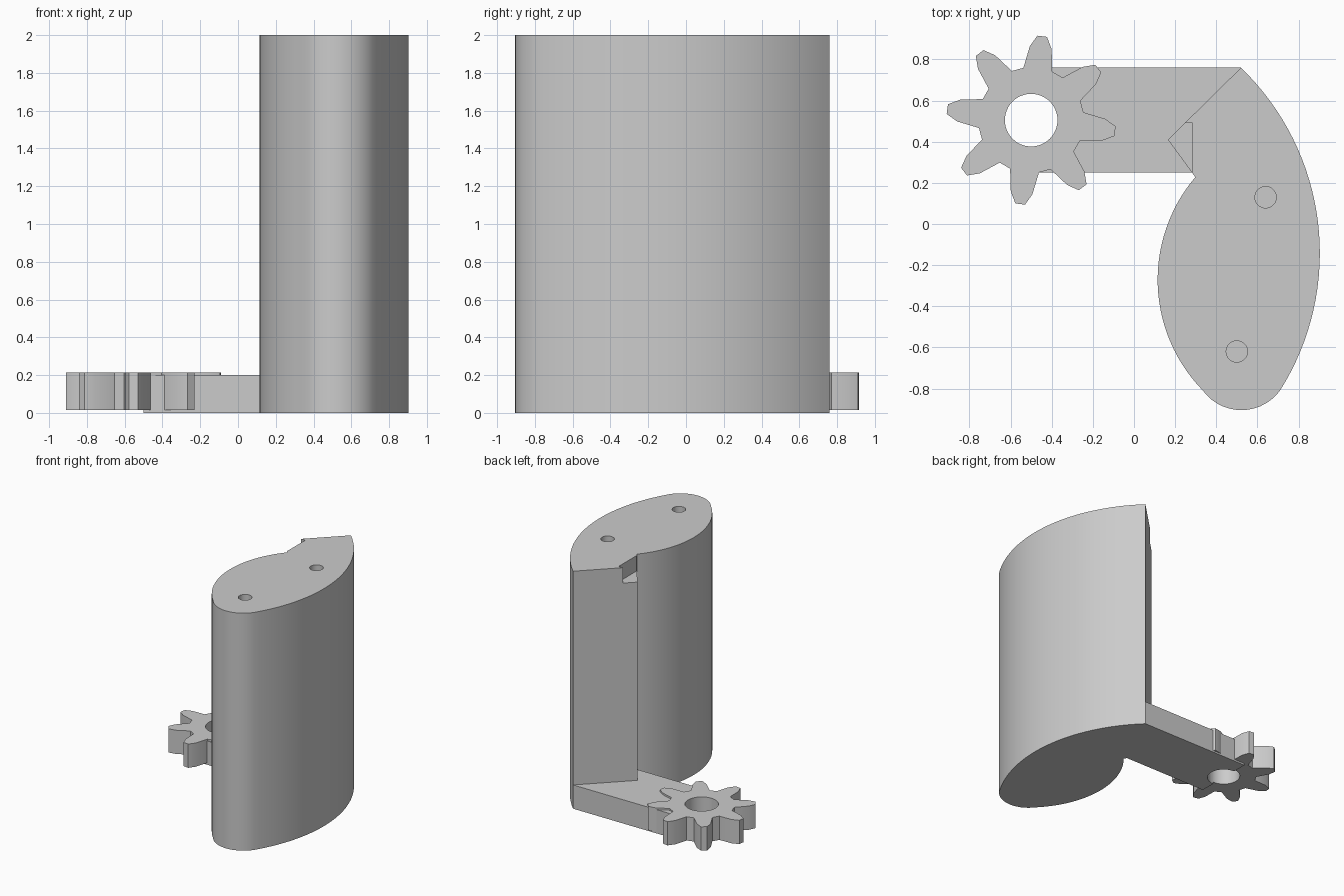
import bpy
import math
from mathutils import Vector

if "Cube" in bpy.data.objects:
    bpy.data.objects.remove(bpy.data.objects["Cube"], do_unlink=True)

grey = bpy.data.materials.new("plain grey")
grey.use_nodes = True
grey.diffuse_color = (0.6, 0.6, 0.6, 1)
grey.node_tree.nodes["Principled BSDF"].inputs["Base Color"].default_value = (0.6, 0.6, 0.6, 1)


def prism(name, outline, z0, z1):
    """Extrude a counter-clockwise outline from z0 to z1."""
    n = len(outline)
    verts = [(x, y, z) for z in (z0, z1) for x, y in outline]
    faces = [tuple(reversed(range(n))), tuple(range(n, 2 * n))]
    faces += [(i, (i + 1) % n, n + (i + 1) % n, n + i) for i in range(n)]
    mesh = bpy.data.meshes.new(name)
    mesh.from_pydata(verts, [], faces)
    mesh.materials.append(grey)
    obj = bpy.data.objects.new(name, mesh)
    bpy.context.collection.objects.link(obj)
    return obj


def circle(cx, cy, r, n=48):
    return [(cx + r * math.cos(math.tau * i / n), cy + r * math.sin(math.tau * i / n))
            for i in range(n)]


def arc(a, m, b, n):
    """Points on the circular arc from a through m to b, without b."""
    a, m, b = Vector(a), Vector(m), Vector(b)
    d = 2 * (a.x * (m.y - b.y) + m.x * (b.y - a.y) + b.x * (a.y - m.y))
    sa, sm, sb = a.length_squared, m.length_squared, b.length_squared
    c = Vector(((sa * (m.y - b.y) + sm * (b.y - a.y) + sb * (a.y - m.y)) / d,
                (sa * (b.x - m.x) + sm * (a.x - b.x) + sb * (m.x - a.x)) / d))
    r = (a - c).length
    t0 = math.atan2(a.y - c.y, a.x - c.x)
    sweep = (math.atan2(b.y - c.y, b.x - c.x) - t0) % math.tau
    return [(c.x + r * math.cos(t0 + sweep * i / n), c.y + r * math.sin(t0 + sweep * i / n))
            for i in range(n)]


def activate(obj):
    bpy.ops.object.select_all(action='DESELECT')
    obj.select_set(True)
    bpy.context.view_layer.objects.active = obj


def cut(obj, outline, z0, z1):
    cutter = prism("cutter", outline, z0, z1)
    cutter.hide_render = True
    mod = obj.modifiers.new("cut", 'BOOLEAN')
    mod.operation, mod.solver, mod.object = 'DIFFERENCE', 'EXACT', cutter
    activate(obj)
    bpy.ops.object.modifier_apply(modifier=mod.name)
    bpy.data.objects.remove(cutter, do_unlink=True)


# Tall curved body: clockwise arcs built counter-clockwise, then the pointed latch side
corner, tip, inner = (0.52, 0.76), (0.165, 0.41), (0.298, 0.228)
base_r, base_l = (0.71, -0.81), (0.335, -0.81)
outline = arc(base_l, (0.52, -0.905), base_r, 14)
outline += arc(base_r, (0.903, -0.1), corner, 32)
outline += [corner, tip]
# The left side bulges outward, running from the inner corner down to the base
outline += arc(inner, (0.115, -0.265), base_l, 28)
body = prism("body", outline, 0, 2)

# Notch in the latch tip and two blind screw holes in the top
cut(body, [(0.1, 0.25), (0.285, 0.25), (0.285, 0.49), (0.1, 0.49)], 1.87, 2.1)
for x, y in ((0.64, 0.13), (0.5, -0.62)):
    cut(body, circle(x, y, 0.052, 32), 1.8, 2.1)

# Flat arm joining the body to the gear
arm = prism("arm", [(-0.5, 0.25), (0.285, 0.25), tip, corner, (-0.5, 0.76)], 0, 0.2)

# Eight-toothed gear
gx, gy = -0.5, 0.505
tooth = [(-16, 0.257), (-8.5, 0.36), (-3.3, 0.412),
         (3.3, 0.412), (8.5, 0.36), (16, 0.257)]
teeth = []
for k in range(8):
    for offset, r in tooth:
        t = math.radians(45 * k - 7.5 + offset)
        teeth.append((gx + r * math.cos(t), gy + r * math.sin(t)))
gear = prism("gear", teeth, 0.015, 0.215)

# Axle bore through the gear and the arm end
for part in (arm, gear):
    cut(part, circle(gx, gy, 0.128), -0.1, 0.4)

for part in (body, arm, gear):
    activate(part)
    bpy.ops.object.shade_smooth_by_angle(angle=math.radians(25))
